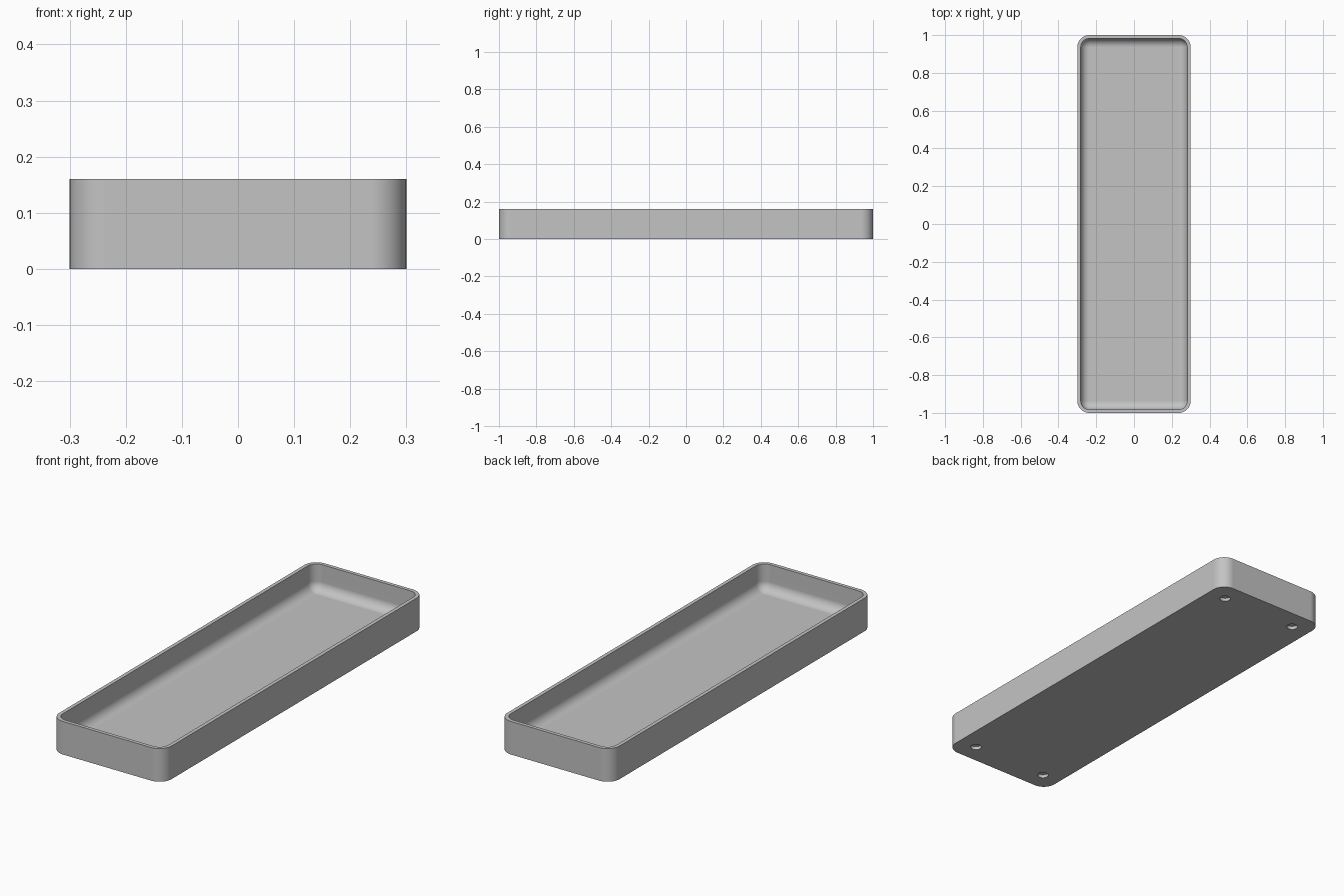
import bpy
import bmesh
from math import sin, cos, pi

HALF_X, HALF_Y, HEIGHT = 0.3, 1.0, 0.16
CORNER, WALL, FLOOR = 0.064, 0.018, 0.032
FILLET = CORNER - WALL - 0.001
STEPS = 12

cube = bpy.data.objects.get("Cube")
if cube:
    bpy.data.objects.remove(cube, do_unlink=True)

grey = bpy.data.materials.new("plain grey")
grey.use_nodes = True
colour = (0.55, 0.55, 0.55, 1)
grey.diffuse_color = colour
grey.node_tree.nodes["Principled BSDF"].inputs["Base Color"].default_value = colour


def ring(bm, inset, z):
    """Rounded rectangle of vertices, moved inwards by inset."""
    r = CORNER - inset
    verts = []
    for k, (sx, sy) in enumerate([(1, 1), (-1, 1), (-1, -1), (1, -1)]):
        for i in range(STEPS + 1):
            a = (k + i / STEPS) * pi / 2
            verts.append(bm.verts.new((sx * (HALF_X - CORNER) + r * cos(a),
                                       sy * (HALF_Y - CORNER) + r * sin(a), z)))
    return verts


# Tray: outer wall, rim, inner wall, curved fillet, floor
levels = [(0, 0), (0, HEIGHT), (WALL, HEIGHT)]
for i in range(STEPS + 1):
    a = i / STEPS * pi / 2
    levels.append((WALL + FILLET * (1 - cos(a)), FLOOR + FILLET * (1 - sin(a))))

bm = bmesh.new()
rings = [ring(bm, inset, z) for inset, z in levels]
for low, high in zip(rings, rings[1:]):
    for i in range(len(low)):
        j = (i + 1) % len(low)
        bm.faces.new((low[i], low[j], high[j], high[i]))
bm.faces.new(rings[0][::-1])
bm.faces.new(rings[-1])
bmesh.ops.recalc_face_normals(bm, faces=bm.faces)
mesh = bpy.data.meshes.new("tray")
bm.to_mesh(mesh)
bm.free()
mesh.materials.append(grey)
tray = bpy.data.objects.new("tray", mesh)
bpy.context.collection.objects.link(tray)

# Round blind recesses under the four corners
for x in (-0.204, 0.204):
    for y in (-0.904, 0.904):
        bpy.ops.mesh.primitive_cylinder_add(vertices=32, radius=0.025, depth=0.032,
                                            location=(x, y, 0))
        cutter = bpy.context.object
        cutter.name = "recess_cutter"
        cutter.hide_render = True
        cutter.data.materials.append(grey)
        cut = tray.modifiers.new("recess", 'BOOLEAN')
        cut.operation = 'DIFFERENCE'
        cut.solver = 'EXACT'
        cut.object = cutter
        bpy.context.view_layer.objects.active = tray
        bpy.ops.object.modifier_apply(modifier=cut.name)
        bpy.data.objects.remove(cutter, do_unlink=True)

# Smooth curves, crisp rims, flat floor
bpy.ops.object.select_all(action='DESELECT')
tray.select_set(True)
bpy.context.view_layer.objects.active = tray
bpy.ops.object.shade_smooth_by_angle(angle=0.6)
weighted = tray.modifiers.new("flat_normals", 'WEIGHTED_NORMAL')
weighted.keep_sharp = True
